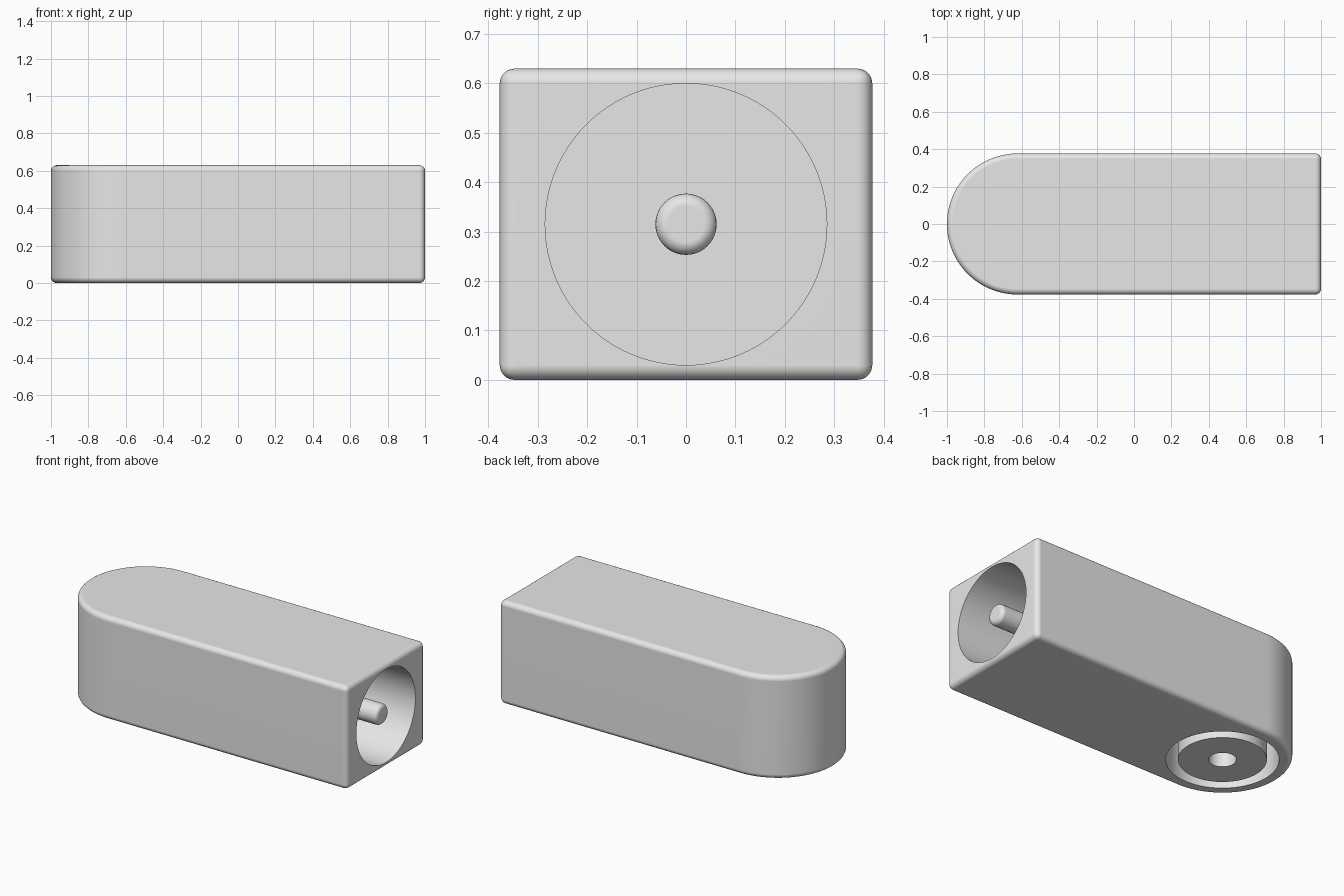
import bpy, bmesh, math
from mathutils import Matrix

HEIGHT, HALF_W = 0.63, 0.377
END_X = HALF_W - 1.0          # axis of the rounded end
MID_Z = HEIGHT / 2
EDGE = 0.03

cube = bpy.data.objects.get("Cube")
if cube:
    bpy.data.objects.remove(cube, do_unlink=True)

grey = bpy.data.materials.new("light_grey")
grey.use_nodes = True
grey.diffuse_color = (0.8, 0.8, 0.8, 1)
grey.node_tree.nodes["Principled BSDF"].inputs["Base Color"].default_value = (0.8, 0.8, 0.8, 1)


def make_object(name, bm):
    bmesh.ops.recalc_face_normals(bm, faces=bm.faces)
    mesh = bpy.data.meshes.new(name)
    bm.to_mesh(mesh)
    bm.free()
    mesh.materials.append(grey)
    obj = bpy.data.objects.new(name, mesh)
    bpy.context.collection.objects.link(obj)
    return obj


def cylinder(name, radius, length, matrix):
    bm = bmesh.new()
    bmesh.ops.create_cone(bm, cap_ends=True, segments=96, radius1=radius,
                          radius2=radius, depth=length, matrix=matrix)
    return make_object(name, bm)


def along_x(x0, x1):
    return Matrix.Translation(((x0 + x1) / 2, 0, MID_Z)) @ Matrix.Rotation(math.pi / 2, 4, 'Y')


def upright(z0, z1):
    return Matrix.Translation((END_X, 0, (z0 + z1) / 2))


def cut(obj, cutter):
    mod = obj.modifiers.new("cut", 'BOOLEAN')
    mod.operation = 'DIFFERENCE'
    mod.solver = 'EXACT'
    mod.object = cutter
    bpy.context.view_layer.objects.active = obj
    bpy.ops.object.modifier_apply(modifier=mod.name)
    bpy.data.objects.remove(cutter, do_unlink=True)


def smooth(obj):
    bpy.ops.object.select_all(action='DESELECT')
    obj.select_set(True)
    bpy.context.view_layer.objects.active = obj
    bpy.ops.object.shade_smooth_by_angle(angle=math.radians(32))
    normals = obj.modifiers.new("weighted_normals", 'WEIGHTED_NORMAL')
    normals.keep_sharp = True


def bevel_sharp(bm, width, segments):
    edges = [e for e in bm.edges if e.calc_face_angle(0) > math.radians(40)]
    bmesh.ops.bevel(bm, geom=edges, offset=width, segments=segments,
                    profile=0.5, affect='EDGES')


# Housing: block with one half-round end and softened edges
bm = bmesh.new()
outline = [(1, -HALF_W), (1, HALF_W)]
for i in range(49):
    a = math.pi / 2 + math.pi * i / 48
    outline.append((END_X + HALF_W * math.cos(a), HALF_W * math.sin(a)))
base = bm.faces.new([bm.verts.new((x, y, 0)) for x, y in outline])
top = bmesh.ops.extrude_face_region(bm, geom=[base])
bmesh.ops.translate(bm, vec=(0, 0, HEIGHT),
                    verts=[g for g in top["geom"] if isinstance(g, bmesh.types.BMVert)])
bmesh.ops.recalc_face_normals(bm, faces=bm.faces)
bevel_sharp(bm, EDGE, 5)
housing = make_object("housing", bm)

# Deep round opening in the square end, and a well under the round end
cut(housing, cylinder("end_cutter", 0.285, 1.0, along_x(0.1, 1.1)))
cut(housing, cylinder("well_cutter", 0.306, 0.5, upright(-0.1, 0.4)))
smooth(housing)

# Contact pin inside the square end
bm = bmesh.new()
bmesh.ops.create_cone(bm, cap_ends=True, segments=48, radius1=0.062, radius2=0.062,
                      depth=0.93, matrix=along_x(0.05, 0.98))
bevel_sharp(bm, 0.025, 5)
smooth(make_object("contact_pin", bm))

# Socket core standing in the well, with its central hole
core = cylinder("socket_core", 0.24, 0.42, upright(0, 0.42))
cut(core, cylinder("core_cutter", 0.075, 0.4, upright(-0.05, 0.35)))
smooth(core)
